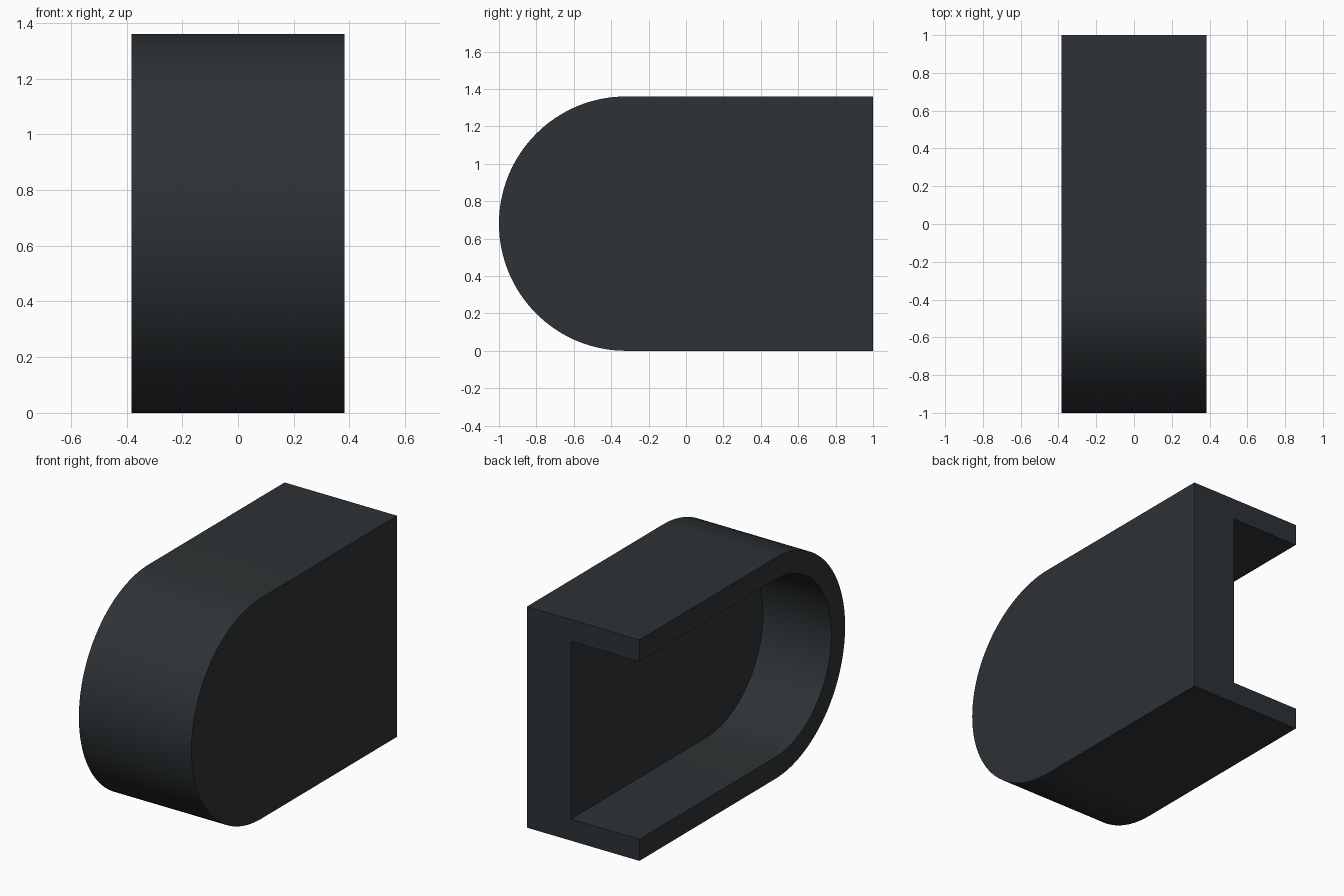
import bpy, bmesh, math

if "Cube" in bpy.data.objects:
    bpy.data.objects.remove(bpy.data.objects["Cube"])

HALF_W = 0.383      # half width in x
HEIGHT = 1.36
R = HEIGHT / 2      # outer radius of the rounded front
WALL = 0.133        # rim thickness
PLATE = 0.30        # side plate thickness
SEG = 64


def arch(radius):
    """Open U profile (y, z): straight to the back, round at the front."""
    cy, cz = R - 1, R
    pts = [(1, cz + radius)]
    for i in range(SEG + 1):
        a = math.pi / 2 + math.pi * i / SEG
        pts.append((cy + radius * math.cos(a), cz + radius * math.sin(a)))
    return pts + [(1, cz - radius)]


bm = bmesh.new()


def ring(x, radius):
    return [bm.verts.new((x, y, z)) for y, z in arch(radius)]


def strip(a, b):
    for i in range(len(a) - 1):
        bm.faces.new((a[i], a[i + 1], b[i + 1], b[i]))


xi = HALF_W - PLATE
out_open, out_closed = ring(-HALF_W, R), ring(HALF_W, R)
in_open, in_floor = ring(-HALF_W, R - WALL), ring(xi, R - WALL)

# outer wall, open rim, inner wall
strip(out_closed, out_open)
strip(out_open, in_open)
strip(in_open, in_floor)
# solid side plate: recessed inner face and outer face
bm.faces.new(in_floor)
bm.faces.new(out_closed)
# C-shaped back end
bm.faces.new((out_closed[0], out_open[0], in_open[0], in_floor[0],
              in_floor[-1], in_open[-1], out_open[-1], out_closed[-1]))
bmesh.ops.recalc_face_normals(bm, faces=bm.faces[:])

mesh = bpy.data.meshes.new("rounded_housing")
bm.to_mesh(mesh)
bm.free()
housing = bpy.data.objects.new("rounded_housing", mesh)
bpy.context.collection.objects.link(housing)

# dark slate colour
mat = bpy.data.materials.new("dark_slate")
mat.diffuse_color = (0.026, 0.032, 0.035, 1)
mat.use_nodes = True
mat.node_tree.nodes["Principled BSDF"].inputs["Base Color"].default_value = mat.diffuse_color
mesh.materials.append(mat)

bpy.context.view_layer.objects.active = housing
housing.select_set(True)
bpy.ops.object.shade_smooth_by_angle(angle=math.radians(30))
